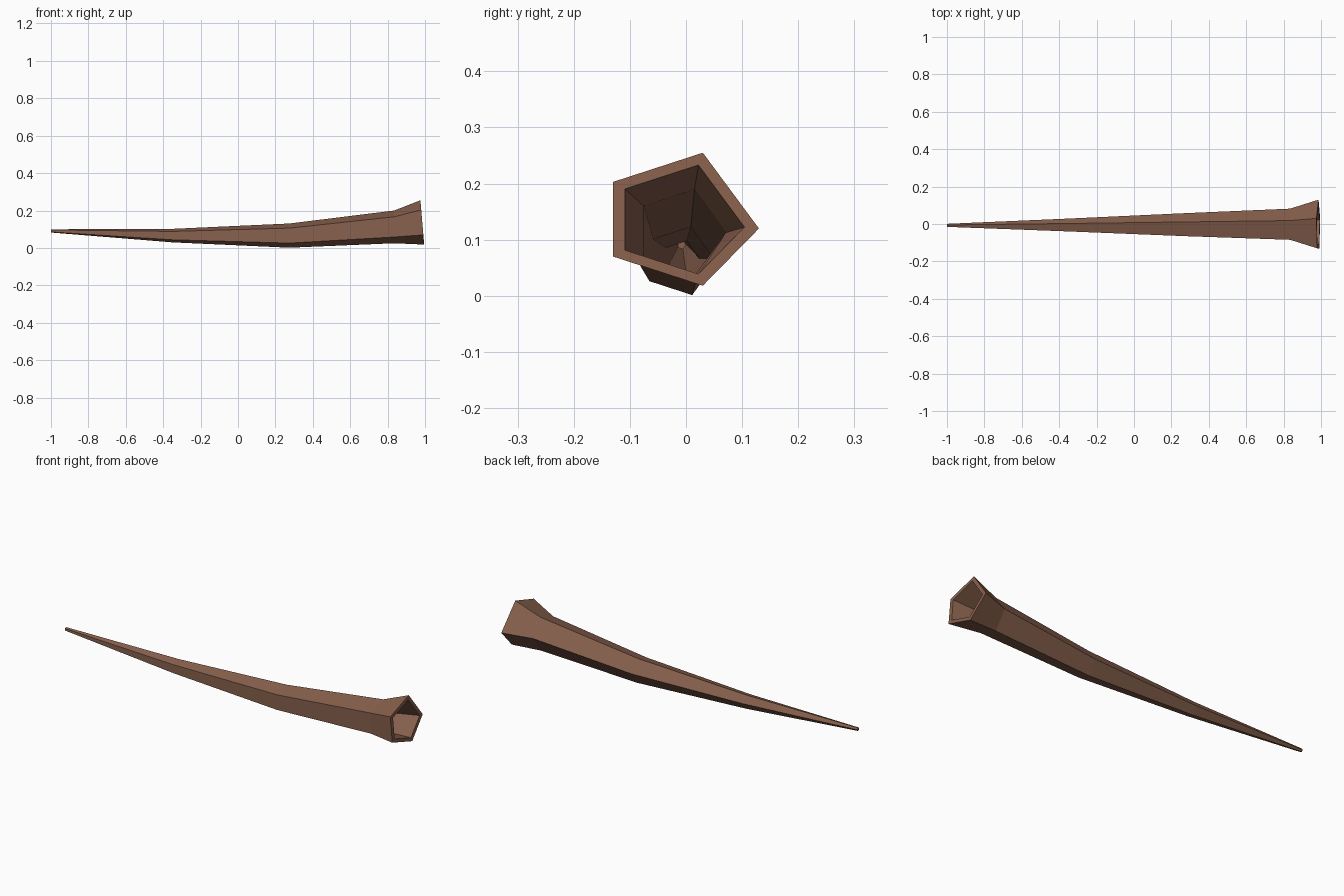
import bpy
import bmesh
from math import cos, sin, tau

if "Cube" in bpy.data.objects:
    bpy.data.objects.remove(bpy.data.objects["Cube"])

SIDES = 5

brown = bpy.data.materials.new("horn brown")
brown.use_nodes = True
brown.diffuse_color = (0.245, 0.118, 0.074, 1)
bsdf = brown.node_tree.nodes["Principled BSDF"]
bsdf.inputs["Base Color"].default_value = brown.diffuse_color
bsdf.inputs["Roughness"].default_value = 0.8

# Flared mouth outline in y, z, and the sections (x, y, z, radius) down to the tip
MOUTH = [(0.13, 0.12), (0.03, 0.255), (-0.13, 0.203), (-0.13, 0.07), (0.03, 0.018)]
SECTIONS = [(0.835, -0.01, 0.1125, 0.092), (0.275, -0.01, 0.066, 0.068),
            (-0.35, -0.009, 0.066, 0.038), (-1.0, -0.008, 0.091, 0.009)]

bm = bmesh.new()


def mouth_ring(scale):
    ring = []
    for y, z in MOUTH:
        y = -0.013 + (y + 0.013) * scale
        z = 0.134 + (z - 0.134) * scale
        ring.append(bm.verts.new((0.997 - 0.085 * z, y, z)))
    return ring


def section_ring(x, y, z, r):
    return [bm.verts.new((x, y + r * cos(tau * i / SIDES), z + r * sin(tau * i / SIDES)))
            for i in range(SIDES)]


def bridge(a, b):
    for i in range(SIDES):
        j = (i + 1) % SIDES
        bm.faces.new((a[i], a[j], b[j], b[i]))


# Outer skin, mouth lip and hollow inside
outer = [mouth_ring(1)] + [section_ring(*s) for s in SECTIONS]
inner = [mouth_ring(0.82)] + [section_ring(x + 0.01, y, z, r * 0.88) for x, y, z, r in SECTIONS]
for rings in (outer, inner):
    for a, b in zip(rings, rings[1:]):
        bridge(a, b)
    bm.faces.new(rings[-1])
bridge(outer[0], inner[0])

bmesh.ops.recalc_face_normals(bm, faces=bm.faces)
mesh = bpy.data.meshes.new("horn")
bm.to_mesh(mesh)
bm.free()
mesh.materials.append(brown)
horn = bpy.data.objects.new("horn", mesh)
bpy.context.collection.objects.link(horn)
